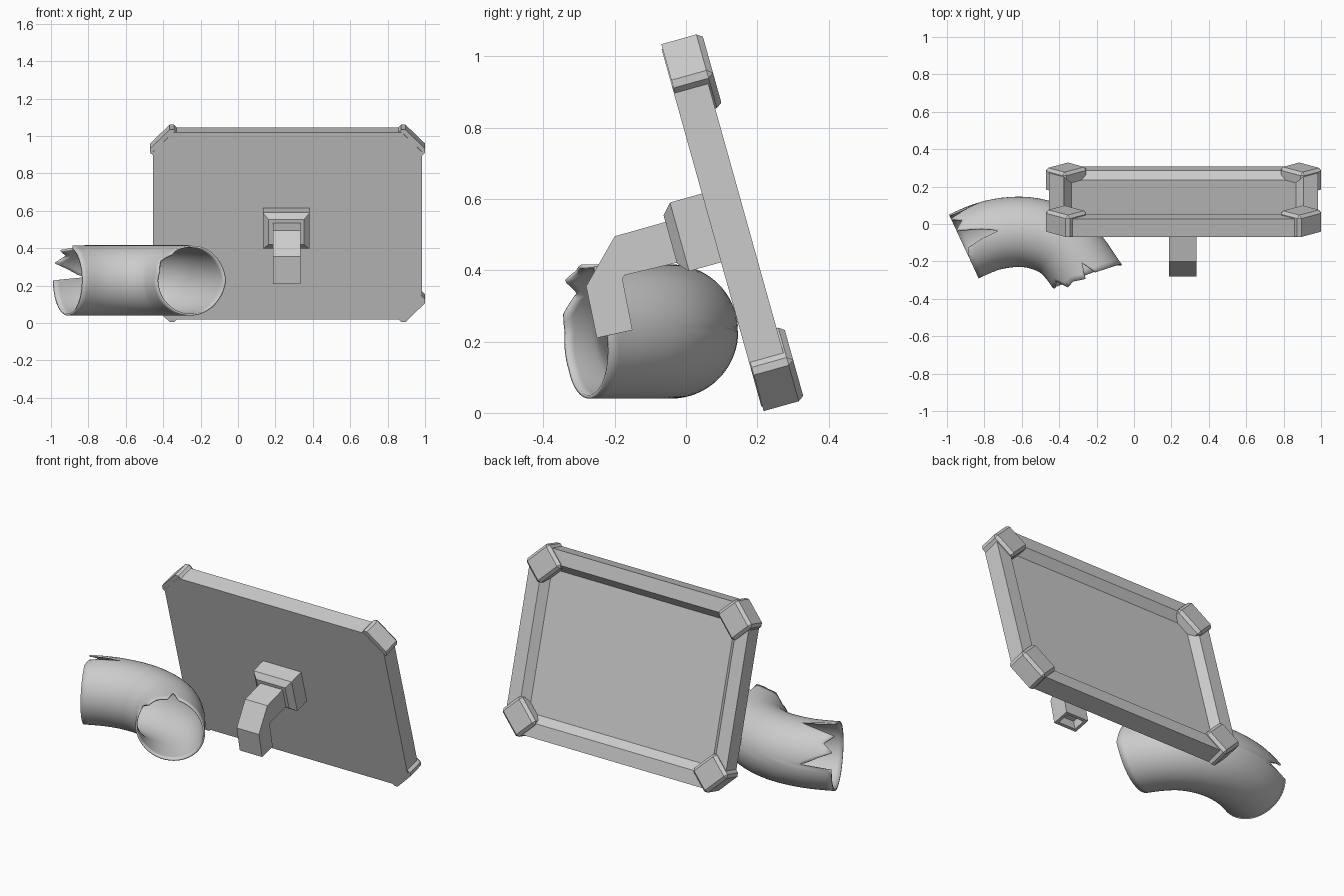
import bpy, bmesh, math
from mathutils import Vector, Matrix

if "Cube" in bpy.data.objects:
    bpy.data.objects.remove(bpy.data.objects["Cube"])

# Local panel frame: x across, y up the panel, z out of the front face
TILT = Matrix.Translation((0.265, 0.0715, 0.5185)) @ Matrix.Rotation(math.radians(105.6), 4, 'X')


def finish(bm, name, matrix=None):
    if matrix:
        bm.transform(matrix)
    bmesh.ops.recalc_face_normals(bm, faces=bm.faces[:])
    me = bpy.data.meshes.new(name)
    bm.to_mesh(me)
    bm.free()
    ob = bpy.data.objects.new(name, me)
    bpy.context.collection.objects.link(ob)
    return ob


def loft(name, rings, matrix=None):
    """Skin closed rings of equal size and cap both ends."""
    bm = bmesh.new()
    vs = [[bm.verts.new(p) for p in r] for r in rings]
    n = len(rings[0])
    for a, b in zip(vs, vs[1:]):
        for i in range(n):
            j = (i + 1) % n
            bm.faces.new((a[i], a[j], b[j], b[i]))
    bm.faces.new(vs[0])
    bm.faces.new(vs[-1])
    return finish(bm, name, matrix)


def octagon(inset, z):
    w, h, c = 0.72 - inset, 0.52 - inset, 0.11 - 0.586 * inset
    return [(w, h - c, z), (w - c, h, z), (c - w, h, z), (-w, h - c, z),
            (-w, c - h, z), (c - w, -h, z), (w - c, -h, z), (w, c - h, z)]


def rect(w, h, z):
    return [(w, h, z), (-w, h, z), (-w, -h, z), (w, -h, z)]


# Panel with a raised rim and sloped recess on the back
loft("panel", [octagon(0, 0), octagon(0, -0.1), octagon(0.08, -0.1), octagon(0.12, -0.058)], TILT)

# Bevelled guards on the four corners
for sx in (-1, 1):
    for sy in (-1, 1):
        bm = bmesh.new()
        bmesh.ops.create_cube(bm, size=1)
        bm.transform(Matrix.Diagonal((0.155, 0.18, 0.118, 1)))
        edges = [e for e in bm.edges if not all(v.co.z > 0 for v in e.verts)]
        bmesh.ops.bevel(bm, geom=edges, offset=0.016, segments=1, affect='EDGES', profile=0.5)
        # outer face lies on the 45 degree corner cut
        bm.transform(Matrix.Translation((-0.0775, 0, -0.062)))
        ang = math.atan2(sy, sx)
        finish(bm, "corner_guard", TILT @ Matrix.Translation((sx * 0.6825, sy * 0.4815, 0))
               @ Matrix.Rotation(ang, 4, 'Z'))

# Mount block on the front of the panel
loft("mount_block", [rect(0.125, 0.1, -0.01), rect(0.125, 0.1, 0.093), rect(0.095, 0.07, 0.12)],
     Matrix.Translation((-0.007, 0, 0)) @ TILT)

# Bent arm with a hollow lower end: (half width, outer y z, inner y z)
stations = [
    (0.073, (-0.03, 0.543), (0.0, 0.427)),
    (0.073, (-0.20, 0.495), (-0.172, 0.386)),
    (0.073, (-0.28, 0.355), (-0.178, 0.375)),
    (0.073, (-0.25, 0.21), (-0.15, 0.232)),
    (0.055, (-0.234, 0.213), (-0.166, 0.229)),
    (0.055, (-0.246, 0.265), (-0.178, 0.281)),
]
loft("arm", [[(0.26 - w, *o), (0.26 + w, *o), (0.26 + w, *i), (0.26 - w, *i)]
             for w, o, i in stations])

# Broken pipe elbow: smooth centreline, with trimmed ragged ends
pts = [Vector(p) for p in [(-0.91, -0.12), (-0.75, -0.058), (-0.58, -0.043), (-0.43, -0.085),
                           (-0.33, -0.167), (-0.218, -0.326)]]
ctrl = [2 * pts[0] - pts[1] - Vector((0, 0.025))] + pts + [2 * pts[-1] - pts[-2]]
path = []
for k in range(1, len(ctrl) - 2):
    p0, p1, p2, p3 = ctrl[k - 1:k + 3]
    for s in range(20):
        t = s / 20
        path.append(0.5 * (2 * p1 + (p2 - p0) * t + (2 * p0 - 5 * p1 + 4 * p2 - p3) * t * t
                           + (3 * p1 - p0 - 3 * p2 + p3) * t ** 3))
path.append(pts[-1])
dist = [0.0]
for a, b in zip(path, path[1:]):
    dist.append(dist[-1] + (b - a).length)


def lerp_table(table, x):
    for (x0, y0), (x1, y1) in zip(table, table[1:]):
        if x0 <= x <= x1:
            return y0 + (y1 - y0) * (x - x0) / (x1 - x0)
    return table[-1][1]


def at(s):
    i = max(k for k in range(len(path) - 1) if dist[k] <= s or k == 0)
    f = (s - dist[i]) / (dist[i + 1] - dist[i])
    p = path[i].lerp(path[i + 1], f)
    d0 = path[min(i + 1, len(path) - 1)] - path[max(i - 1, 0)]
    d1 = path[min(i + 2, len(path) - 1)] - path[i]
    return p, d0.lerp(d1, f).normalized()


# Trim depth by angle (0 = outside of the bend, 90 = top)
start_trim = [(0, 0), (5, 0.15), (10, 0.12), (20, 0.07), (30, 0), (45, 0.05), (60, 0), (85, 0.2),
              (95, 0.02), (110, 0), (360, 0)]
end_trim = [(0, 0), (50, 0.03), (75, 0.05), (85, 0.13), (95, 0.05), (115, 0.075), (130, 0.065),
            (145, 0.13), (165, 0.1), (180, 0.11), (215, 0.1), (270, 0.065), (360, 0)]
R, CZ, N, M = 0.188, 0.228, 72, 24
bm = bmesh.new()
cols = []
for i in range(N):
    deg = 360 * i / N
    a = math.radians(deg)
    s0, s1 = lerp_table(start_trim, deg), dist[-1] - lerp_table(end_trim, deg)
    col = []
    for k in range(M + 1):
        p, d = at(s0 + (s1 - s0) * k / M)
        q = p + Vector((-d.y, d.x)) * R * math.cos(a)
        col.append(bm.verts.new((q.x, q.y, CZ + R * math.sin(a))))
    cols.append(col)
for i in range(N):
    c, d = cols[i], cols[(i + 1) % N]
    for k in range(M):
        bm.faces.new((c[k], c[k + 1], d[k + 1], d[k]))
# open tube: orient outward explicitly from the outermost face
bmesh.ops.recalc_face_normals(bm, faces=bm.faces[:])
bm.faces.ensure_lookup_table()
top = max(bm.faces, key=lambda f: f.calc_center_median().z)
flip = top.normal.z < 0
pipe = finish(bm, "broken_pipe")
if max(pipe.data.polygons, key=lambda f: f.center.z).normal.z < 0:
    pipe.data.flip_normals()
mod = pipe.modifiers.new("wall", 'SOLIDIFY')
mod.thickness = 0.01
mod.offset = -1
bpy.context.view_layer.objects.active = pipe
pipe.select_set(True)
bpy.ops.object.shade_smooth_by_angle(angle=math.radians(35))
